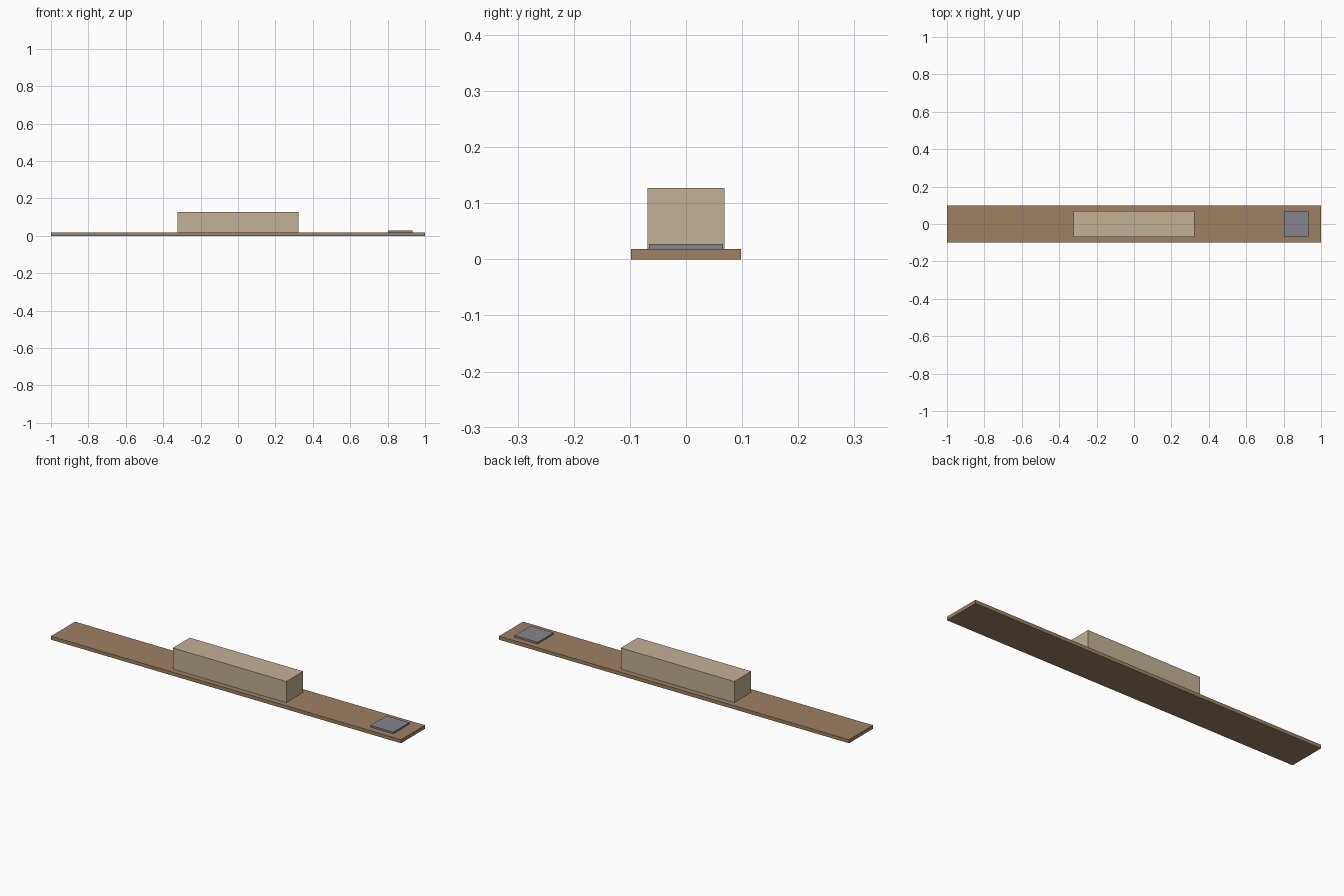
import bpy

# Remove the default object
cube = bpy.data.objects.get("Cube")
if cube:
    bpy.data.objects.remove(cube, do_unlink=True)


def make_material(name, rgb):
    mat = bpy.data.materials.new(name)
    mat.use_nodes = True
    color = (*rgb, 1.0)
    mat.diffuse_color = color
    mat.node_tree.nodes["Principled BSDF"].inputs["Base Color"].default_value = color
    return mat


def make_box(name, x, y, z, mat):
    """Box spanning the given (min, max) range on each axis."""
    spans = (x, y, z)
    bpy.ops.mesh.primitive_cube_add(size=1, location=[(a + b) / 2 for a, b in spans])
    box = bpy.context.object
    box.name = box.data.name = name
    box.scale = [b - a for a, b in spans]
    bpy.ops.object.transform_apply(location=False, rotation=False, scale=True)
    box.data.materials.append(mat)
    return box


wood = make_material("brown wood", (0.34, 0.22, 0.125))
tan = make_material("pale tan", (0.54, 0.44, 0.305))
grey = make_material("blue grey", (0.235, 0.235, 0.265))

# Long flat board, central block, and thin plate near the left end
board_top = 0.018
make_box("board", (-1, 1), (-0.098, 0.098), (0, board_top), wood)
make_box("centre_block", (-0.324, 0.324), (-0.069, 0.069), (board_top, 0.127), tan)
make_box("end_plate", (0.802, 0.933), (-0.0655, 0.0655), (board_top, 0.027), grey)
